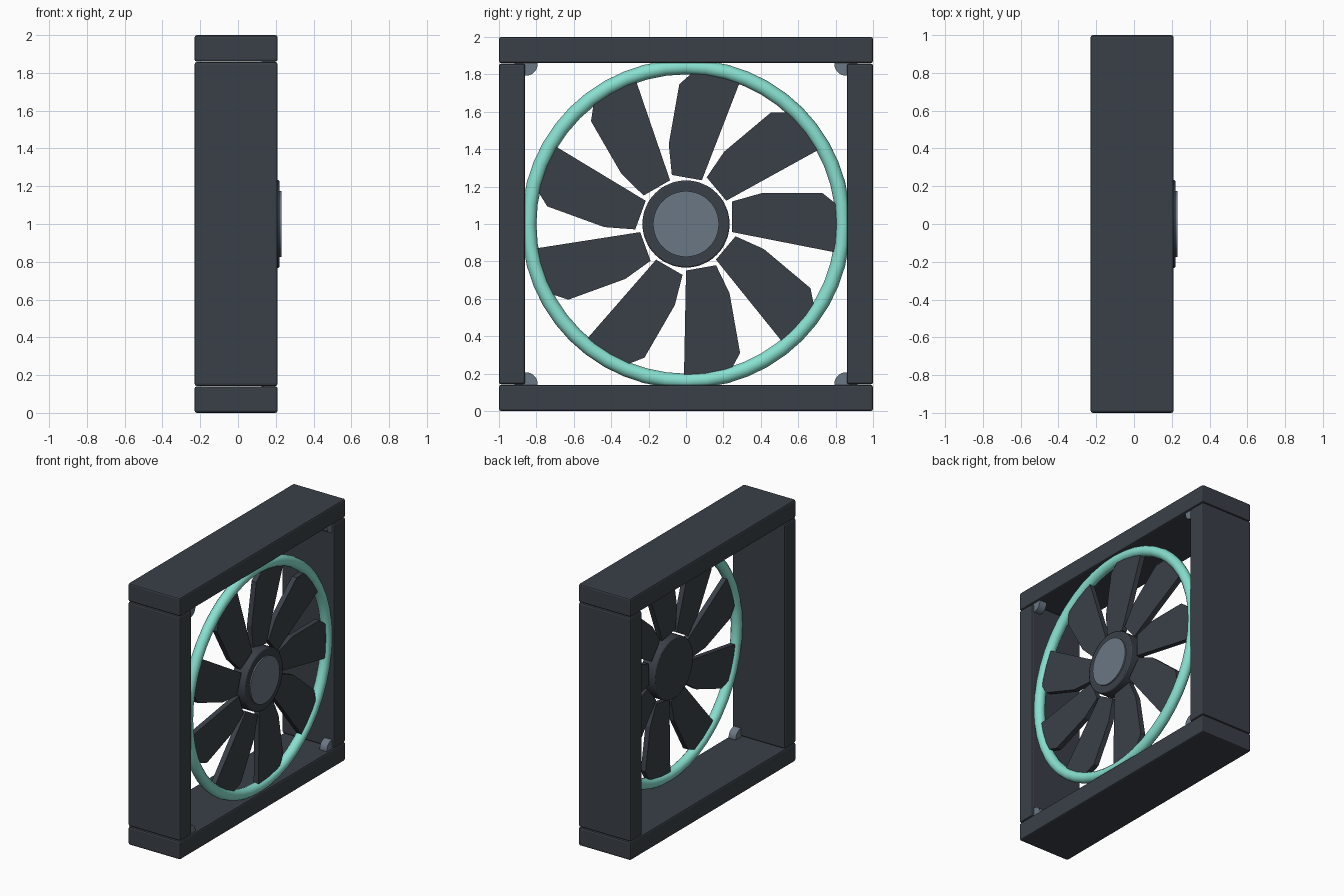
import bpy, bmesh, math
from mathutils import Matrix

cube = bpy.data.objects.get("Cube")
if cube:
    bpy.data.objects.remove(cube, do_unlink=True)


def material(name, rgb):
    m = bpy.data.materials.new(name)
    m.use_nodes = True
    m.diffuse_color = (*rgb, 1)
    m.node_tree.nodes["Principled BSDF"].inputs["Base Color"].default_value = (*rgb, 1)
    return m


CHARCOAL = material("charcoal", (0.042, 0.051, 0.064))
STEEL = material("steel grey", (0.147, 0.184, 0.235))
TEAL = material("teal", (0.246, 0.745, 0.63))

AXIS_X, AXIS_Z = 0.16, 1.0  # centre of the rotor


def finish(obj, name, mat, bevel=0.0):
    obj.name = name
    obj.data.materials.append(mat)
    if bevel:
        mod = obj.modifiers.new("Bevel", "BEVEL")
        mod.width, mod.segments = bevel, 2
    bpy.ops.object.select_all(action="DESELECT")
    obj.select_set(True)
    bpy.context.view_layer.objects.active = obj
    return obj


def box(name, size, location, mat):
    bpy.ops.mesh.primitive_cube_add(size=1, location=location)
    obj = bpy.context.object
    obj.data.transform(Matrix.Diagonal((*size, 1)))
    return finish(obj, name, mat, 0.012)


def disc(name, radius, x0, x1, y, z, sides, mat, bevel=0.0):
    bpy.ops.mesh.primitive_cylinder_add(vertices=sides, radius=radius, depth=x1 - x0,
                                        location=((x0 + x1) / 2, y, z))
    obj = bpy.context.object
    obj.data.transform(Matrix.Rotation(math.pi / 2, 4, "Y"))
    finish(obj, name, mat, bevel)
    bpy.ops.object.shade_smooth_by_angle(angle=math.radians(35))
    return obj


# Square housing: two full-width rails and two posts between them
for label, z in (("bottom", 0.07), ("top", 1.93)):
    box(label + "_rail", (0.44, 2, 0.14), (-0.01, 0, z), CHARCOAL)
for label, side in (("front", -1), ("back", 1)):
    box(label + "_post", (0.44, 0.14, 1.715), (-0.01, side * 0.93, 1), CHARCOAL)

# Corner screws, half sunk into the housing
for ylabel, sy in (("front", -1), ("back", 1)):
    for zlabel, sz in (("bottom", -1), ("top", 1)):
        disc(f"{zlabel}_{ylabel}_screw", 0.062, 0.135, 0.195,
             sy * 0.855, AXIS_Z + sz * 0.855, 20, STEEL)

# Light ring
bpy.ops.mesh.primitive_torus_add(major_radius=0.84, minor_radius=0.04,
                                 major_segments=48, minor_segments=12)
ring = finish(bpy.context.object, "light_ring", TEAL)
ring.data.transform(Matrix.Rotation(math.pi / 2, 4, "Y"))
ring.location = (AXIS_X, 0, AXIS_Z)
bpy.ops.object.shade_smooth_by_angle(angle=math.radians(50))

# Hub with its cap
disc("hub", 0.233, 0.10, 0.22, 0, AXIS_Z, 48, CHARCOAL, 0.008)
disc("hub_cap", 0.176, 0.20, 0.23, 0, AXIS_Z, 48, STEEL)

# Nine flat blades from one outline
OUTLINE = [(0.245, -0.043), (0.83, -0.158), (0.83, 0.085), (0.73, 0.165),
           (0.405, 0.165), (0.245, 0.12)]
THICKNESS = 0.04
for i in range(9):
    bm = bmesh.new()
    face = bm.faces.new([bm.verts.new((-THICKNESS / 2, y, z)) for y, z in OUTLINE])
    grown = bmesh.ops.extrude_face_region(bm, geom=[face])["geom"]
    bmesh.ops.translate(bm, vec=(THICKNESS, 0, 0),
                        verts=[v for v in grown if isinstance(v, bmesh.types.BMVert)])
    bmesh.ops.recalc_face_normals(bm, faces=bm.faces)
    mesh = bpy.data.meshes.new("blade")
    bm.to_mesh(mesh)
    bm.free()
    blade = bpy.data.objects.new("blade", mesh)
    bpy.context.collection.objects.link(blade)
    blade.location = (AXIS_X, 0, AXIS_Z)
    blade.rotation_euler.x = math.tau * i / 9
    finish(blade, f"blade_{i + 1}", CHARCOAL)
